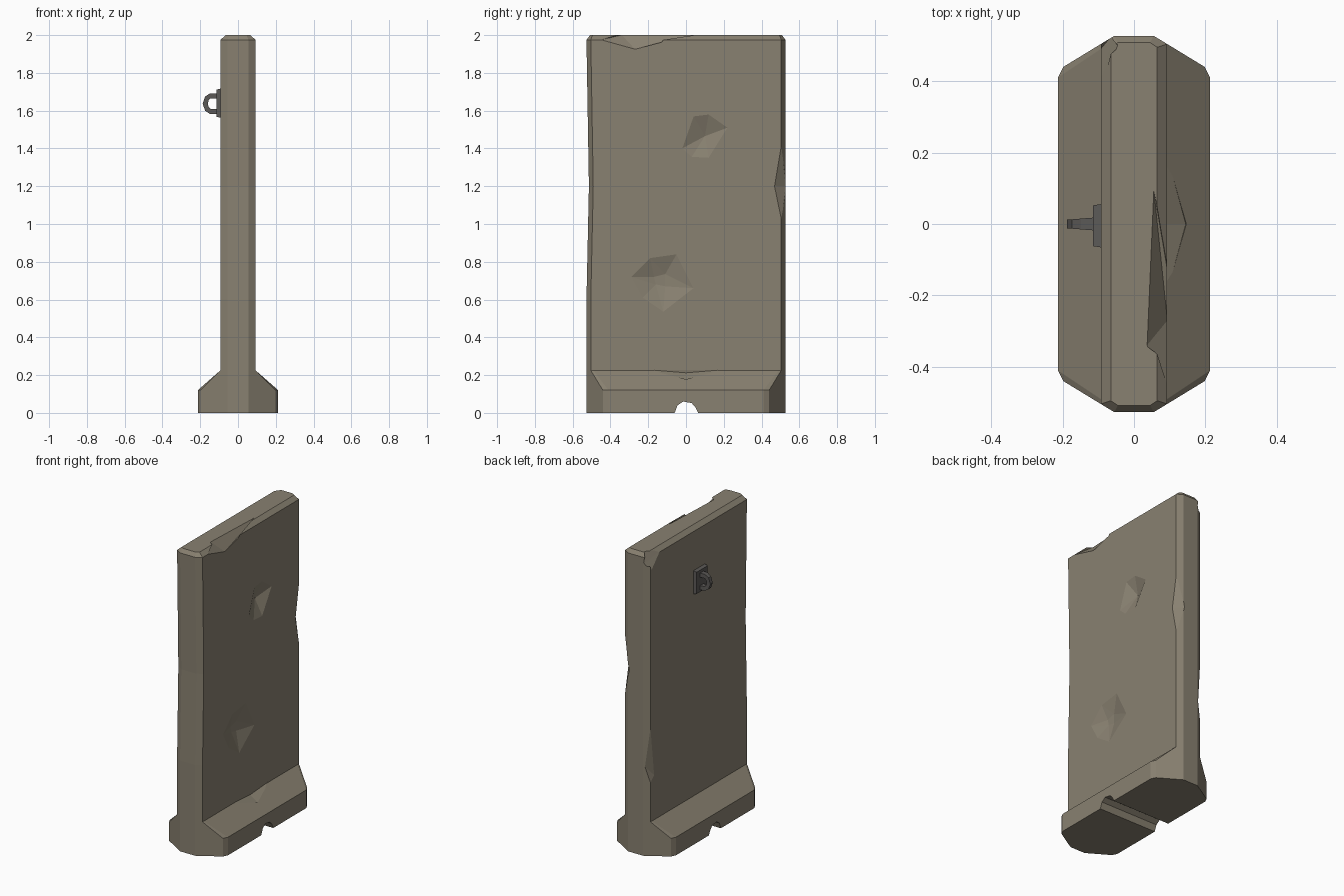
import bpy, bmesh, math

if "Cube" in bpy.data.objects:
    bpy.data.objects.remove(bpy.data.objects["Cube"])

def material(name, rgb):
    m = bpy.data.materials.new(name)
    m.diffuse_color = (*rgb, 1)
    m.use_nodes = True
    m.node_tree.nodes["Principled BSDF"].inputs["Base Color"].default_value = m.diffuse_color
    return m

CONCRETE = material("weathered concrete", (0.25, 0.22, 0.165))
STEEL = material("dark steel", (0.105, 0.1, 0.095))

def add_object(name, bm, mat=None):
    bmesh.ops.recalc_face_normals(bm, faces=bm.faces[:])
    mesh = bpy.data.meshes.new(name)
    bm.to_mesh(mesh)
    bm.free()
    ob = bpy.data.objects.new(name, mesh)
    bpy.context.collection.objects.link(ob)
    if mat:
        mesh.materials.append(mat)
    return ob

def hull(name, points, mat=None):
    """Convex solid around a handful of points."""
    bm = bmesh.new()
    verts = [bm.verts.new(p) for p in points]
    res = bmesh.ops.convex_hull(bm, input=verts)
    junk = {v for v in res["geom_interior"] + res["geom_unused"]
            if isinstance(v, bmesh.types.BMVert)}
    bmesh.ops.delete(bm, geom=list(junk), context='VERTS')
    return add_object(name, bm, mat)

def loft(name, rings, mat):
    bm = bmesh.new()
    loops = [[bm.verts.new(p) for p in r] for r in rings]
    n = len(loops[0])
    for a, b in zip(loops, loops[1:]):
        for i in range(n):
            j = (i + 1) % n
            bm.faces.new((a[i], a[j], b[j], b[i]))
    bm.faces.new(loops[0][::-1])
    bm.faces.new(loops[-1])
    return add_object(name, bm, mat)

# Barrier body: the same twelve-sided plan lofted from wide foot to thin wall
def ring(z, quadrant, shift=0.0):
    pts = []
    for sx, sy in ((1, 1), (-1, 1), (-1, -1), (1, -1)):
        q = quadrant if sx * sy > 0 else quadrant[::-1]
        for x, y in q:
            pts.append((sx * x, sy * y + (shift if sy < 0 else 0), z))
    return pts

foot = [(0.213, 0.41), (0.198, 0.44), (0.055, 0.527)]
wall = [(0.093, 0.490), (0.093, 0.504), (0.055, 0.527)]
rim = [(0.065, 0.485), (0.065, 0.495), (0.045, 0.508)]
body = loft("concrete_barrier", [
    ring(0, foot), ring(0.12, foot), ring(0.225, wall), ring(0.6, wall),
    ring(1.2, wall, 0.013), ring(1.975, wall), ring(2.0, rim)], CONCRETE)

# Cutters for the drain slot, dents and broken edges
cutters = []

slot = [(-0.062, -0.02), (-0.06, 0), (-0.045, 0.04), (-0.015, 0.06),
        (0.03, 0.052), (0.05, 0.03), (0.065, 0), (0.065, -0.02)]
cutters.append(hull("slot_cutter", [(x, y, z) for x in (-0.3, 0.3) for y, z in slot]))

def dent(name, outline, floor, depth):
    cy = sum(p[0] for p in outline) / len(outline)
    cz = sum(p[1] for p in outline) / len(outline)
    pts = [(0.0932, y, z) for y, z in outline]
    pts += [(0.093 - depth, y, z) for y, z in floor] + [(0.15, cy, cz)]
    cutters.append(hull(name, pts))

dent("low_dent_cutter",
     [(-0.29, 0.72), (-0.19, 0.82), (-0.05, 0.84), (0.04, 0.66), (-0.12, 0.535), (-0.23, 0.61)],
     [(-0.17, 0.72), (-0.11, 0.735), (-0.11, 0.67), (-0.16, 0.68)], 0.03)
dent("high_dent_cutter",
     [(-0.02, 1.40), (0.04, 1.57), (0.12, 1.58), (0.22, 1.51), (0.12, 1.35), (0.03, 1.355)],
     [(0.10, 1.465)], 0.04)

chips = {
    "top_edge": [(0.0935, -0.45, 1.975), (0.0935, -0.27, 1.925), (0.0935, -0.13, 1.963),
                 (0.036, -0.34, 2.001), (0.055, 0.1, 2.001), (0.13, -0.28, 2.05)],
    "top_corner": [(-0.0935, 0.40, 1.985), (-0.0935, 0.49, 1.89), (-0.06, 0.53, 1.93),
                   (-0.045, 0.50, 2.002), (-0.13, 0.56, 2.04)],
    "end_edge": [(0.0935, 0.505, 1.42), (0.0935, 0.468, 1.2), (0.0935, 0.505, 1.02),
                 (0.045, 0.53, 1.2), (0.13, 0.56, 1.2)],
    "low_edge": [(-0.0935, 0.505, 0.86), (-0.0935, 0.465, 0.52), (-0.0935, 0.505, 0.48),
                 (-0.06, 0.53, 0.6), (-0.13, 0.56, 0.6)],
    "foot_slope": [(0.093, 0.19, 0.228), (0.093, -0.19, 0.228), (0.09, 0, 0.212),
                   (0.145, 0, 0.172), (0.16, 0, 0.24)],
}
for name, pts in chips.items():
    cutters.append(hull(name + "_cutter", pts))

for c in cutters:
    mod = body.modifiers.new(c.name, 'BOOLEAN')
    mod.operation = 'DIFFERENCE'
    mod.solver = 'EXACT'
    mod.object = c

# Bake the cuts and remove the helpers
bpy.context.view_layer.update()
result = bpy.data.meshes.new_from_object(
    body.evaluated_get(bpy.context.evaluated_depsgraph_get()))
body.modifiers.clear()
body.data = result
result.materials.clear()
result.materials.append(CONCRETE)
for p in result.polygons:
    p.material_index = 0
for c in cutters:
    bpy.data.objects.remove(c)

# Anchor plate on the left face, slightly bevelled outwards
hull("anchor_plate",
     [(-0.09, y, z) for y in (-0.066, 0.056) for z in (1.562, 1.717)] +
     [(-0.115, y, z) for y in (-0.062, 0.052) for z in (1.568, 1.711)], STEEL)

# Lifting loop: square bar swept round a half ring
outer = [(-0.11, 0.055), (-0.148, 0.055)]
inner = [(-0.11, 0.028), (-0.146, 0.027)]
for a in (45, 0, -45):
    c, s = math.cos(math.radians(a)), math.sin(math.radians(a))
    outer.append((-0.143 - 0.044 * c, 0.053 * s))
    inner.append((-0.143 - 0.017 * c, 0.026 * s))
outer += [(x, -z) for x, z in outer[1::-1]]
inner += [(x, -z) for x, z in inner[1::-1]]
sections = []
for (ox, oz), (ix, iz) in zip(outer, inner):
    w = 0.012 + 0.08 * (ox + 0.187)
    sections.append([(ox, -w, 1.637 + oz), (ox, w, 1.637 + oz),
                     (ix, w, 1.637 + iz), (ix, -w, 1.637 + iz)])
loft("lifting_loop", sections, STEEL)
